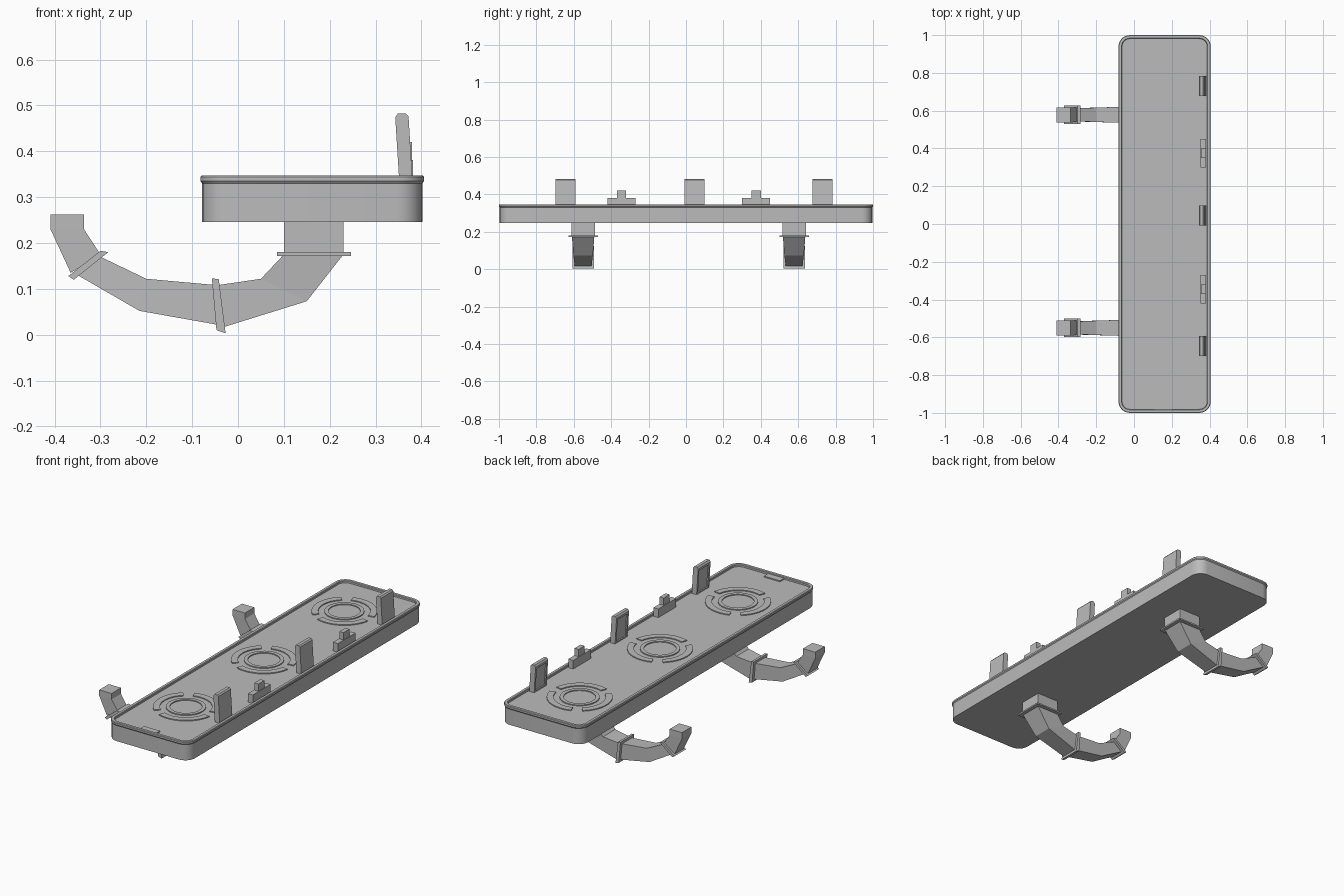
import bpy, bmesh
from math import sin, cos, pi, radians
from mathutils import Vector

if "Cube" in bpy.data.objects:
    bpy.data.objects.remove(bpy.data.objects["Cube"], do_unlink=True)

grey = bpy.data.materials.new("plain grey")
grey.use_nodes = True
grey.diffuse_color = (0.5, 0.5, 0.5, 1)
grey.node_tree.nodes["Principled BSDF"].inputs["Base Color"].default_value = (0.5, 0.5, 0.5, 1)


def loft(name, rings, closed=False, smooth=False, panel=None):
    """Bridge equal-length rings of points; cap the ends unless closed."""
    bm = bmesh.new()
    loops = [[bm.verts.new(p) for p in ring] for ring in rings]
    pairs = list(zip(loops, loops[1:]))
    if closed:
        pairs.append((loops[-1], loops[0]))
    else:
        bm.faces.new(loops[0])
        bm.faces.new(loops[-1])
    for a, b in pairs:
        for i in range(len(a)):
            j = (i + 1) % len(a)
            bm.faces.new((a[i], a[j], b[j], b[i]))
    bmesh.ops.recalc_face_normals(bm, faces=bm.faces)
    if panel:
        bm.normal_update()
        side = max(bm.faces, key=lambda f: f.normal.dot(Vector(panel)) * f.calc_area())
        bmesh.ops.inset_individual(bm, faces=[side], thickness=0.016, depth=0)
        bmesh.ops.inset_individual(bm, faces=[side], thickness=0.001, depth=-0.006)
    mesh = bpy.data.meshes.new(name)
    bm.to_mesh(mesh)
    bm.free()
    mesh.materials.append(grey)
    obj = bpy.data.objects.new(name, mesh)
    bpy.context.collection.objects.link(obj)
    if smooth:
        bpy.ops.object.select_all(action="DESELECT")
        obj.select_set(True)
        bpy.context.view_layer.objects.active = obj
        bpy.ops.object.shade_smooth_by_angle(angle=radians(30))
    return obj


def box(name, x0, x1, y0, y1, z0, z1):
    return loft(name, [[(x0, y0, z), (x1, y0, z), (x1, y1, z), (x0, y1, z)] for z in (z0, z1)])


def rounded_rect(inset, z, radius=0.06, steps=6):
    cx, hx, hy = 0.162, 0.244 - inset, 1.0 - inset
    r = radius - inset
    pts = []
    for k, (sx, sy) in enumerate([(1, 1), (-1, 1), (-1, -1), (1, -1)]):
        for i in range(steps + 1):
            a = pi / 2 * (k + i / steps)
            pts.append((cx + sx * (hx - r) + r * cos(a), sy * (hy - r) + r * sin(a), z))
    return pts


# Tray with a small overhanging lip and a recessed floor
FLOOR = 0.335
tray_profile = [(0.004, 0.246), (0.004, 0.33), (0, 0.335), (0, 0.344), (0.003, 0.347),
                (0.016, 0.347), (0.019, 0.344), (0.019, FLOOR)]
loft("tray", [rounded_rect(i, z) for i, z in tray_profile], smooth=True)
box("floor_tab", 0.105, 0.2, -0.981, -0.945, FLOOR - 0.002, FLOOR + 0.006)


def ring_band(name, cx, cy, r0, r1, a0, a1, steps):
    """Raised flat band following a circle."""
    full = a1 - a0 == 360
    rings = []
    for i in range(steps if full else steps + 1):
        a = radians(a0 + (a1 - a0) * i / steps)
        rings.append([(cx + r * cos(a), cy + r * sin(a), z)
                      for r, z in ((r0, FLOOR - 0.002), (r1, FLOOR - 0.002),
                                   (r1, FLOOR + 0.005), (r0, FLOOR + 0.005))])
    loft(name, rings, closed=full, smooth=True)


# Burner-like ring markings and upright pegs at three stations
for n, cy in enumerate((-0.64, 0.02, 0.70), 1):
    ring_band(f"inner_ring_{n}", 0.14, cy, 0.078, 0.097, 0, 360, 32)
    for k in range(3):
        ring_band(f"outer_arc_{n}_{k + 1}", 0.14, cy, 0.127, 0.16, 120 * k + 10, 120 * k + 110, 12)

peg_profile = [(0.352, 0.33), (0.343, 0.474), (0.349, 0.483), (0.366, 0.483),
               (0.372, 0.476), (0.381, 0.33)]
for n, cy in enumerate((-0.645, 0.045, 0.73), 1):
    loft(f"peg_{n}", [[(x, cy + d, z) for x, z in peg_profile] for d in (-0.053, 0.053)],
         panel=(-1, 0, 0))

# Stepped clips between the pegs
for n, cy in enumerate((-0.345, 0.375), 1):
    box(f"clip_base_{n}", 0.353, 0.382, cy - 0.075, cy + 0.075, FLOOR - 0.002, 0.381)
    box(f"clip_stub_{n}", 0.356, 0.38, cy - 0.025, cy + 0.025, 0.37, 0.42)


def duct(name, cy, stations):
    """Rectangular duct: each station is (inner x, z, outer x, z, half width)."""
    loft(name, [[(xa, cy - w, za), (xa, cy + w, za), (xb, cy + w, zb), (xb, cy - w, zb)]
                for xa, za, xb, zb, w in stations])


# Curved duct arms, in sections joined by flanges
arm_parts = {
    "neck": [(0.10, 0.25, 0.23, 0.25, 0.063), (0.10, 0.175, 0.23, 0.175, 0.063)],
    "top_flange": [(0.085, 0.18, 0.247, 0.18, 0.079), (0.085, 0.172, 0.247, 0.172, 0.079)],
    "elbow": [(0.10, 0.175, 0.23, 0.175, 0.06), (0.05, 0.122, 0.15, 0.073, 0.052),
              (-0.045, 0.108, -0.03, 0.017, 0.045)],
    "middle_flange": [(-0.042, 0.121, -0.027, 0.003, 0.058), (-0.057, 0.123, -0.047, 0.01, 0.058)],
    "lower_run": [(-0.045, 0.108, -0.035, 0.02, 0.043), (-0.20, 0.122, -0.215, 0.052, 0.038),
                  (-0.30, 0.17, -0.35, 0.13, 0.034)],
    "end_flange": [(-0.283, 0.18, -0.358, 0.12, 0.049), (-0.30, 0.183, -0.37, 0.128, 0.049)],
    "outlet": [(-0.30, 0.175, -0.365, 0.135, 0.038), (-0.336, 0.23, -0.409, 0.23, 0.04),
               (-0.336, 0.262, -0.409, 0.262, 0.04)],
}
for side, cy in (("front", -0.55), ("back", 0.578)):
    for part, stations in arm_parts.items():
        duct(f"{side}_arm_{part}", cy, stations)
